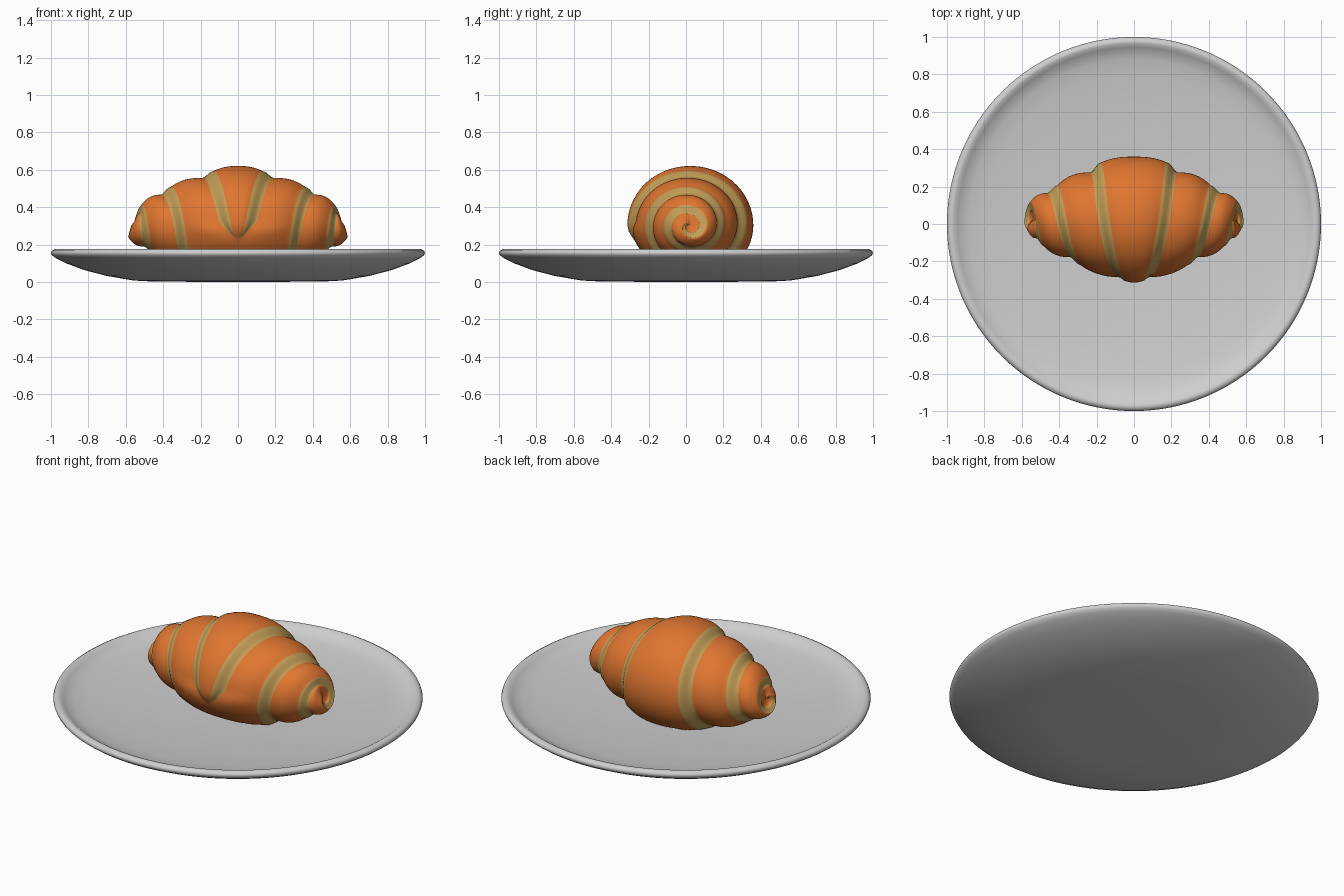
import bpy, bmesh, math

if "Cube" in bpy.data.objects:
    bpy.data.objects.remove(bpy.data.objects["Cube"])


def material(name, rgb):
    m = bpy.data.materials.new(name)
    m.diffuse_color = (*rgb, 1)
    m.use_nodes = True
    m.node_tree.nodes["Principled BSDF"].inputs["Base Color"].default_value = m.diffuse_color
    return m


crust = material("baked crust", (0.74, 0.18, 0.03))
edge = material("pale pastry edge", (0.54, 0.34, 0.095))
china = material("plate grey", (0.62, 0.62, 0.62))


def finish(bm, name, mats):
    bmesh.ops.remove_doubles(bm, verts=bm.verts, dist=0.0004)
    bmesh.ops.recalc_face_normals(bm, faces=bm.faces)
    me = bpy.data.meshes.new(name)
    bm.to_mesh(me)
    bm.free()
    for m in mats:
        me.materials.append(m)
    me.polygons.foreach_set("use_smooth", [True] * len(me.polygons))
    ob = bpy.data.objects.new(name, me)
    bpy.context.collection.objects.link(ob)
    return ob


def curve(knots, x):
    """Smooth interpolation through (x, value) knots."""
    if x <= knots[0][0]:
        return knots[0][1]
    if x >= knots[-1][0]:
        return knots[-1][1]
    i = max(j for j in range(len(knots) - 1) if knots[j][0] <= x)

    def slope(j):
        a, b = knots[max(j - 1, 0)], knots[min(j + 1, len(knots) - 1)]
        return (b[1] - a[1]) / (b[0] - a[0])
    (x0, y0), (x1, y1) = knots[i], knots[i + 1]
    h = x1 - x0
    t = (x - x0) / h
    return ((2*t**3 - 3*t*t + 1) * y0 + (t**3 - 2*t*t + t) * h * slope(i)
            + (3*t*t - 2*t**3) * y1 + (t**3 - t*t) * h * slope(i + 1))


# Plate: revolved profile from the underside centre, round the rim, to the top centre
outline = [(0, 0), (0.45, 0.002), (0.56, 0.008), (0.7, 0.032), (0.82, 0.063),
           (0.92, 0.1), (0.975, 0.128), (0.995, 0.143), (1, 0.155), (0.995, 0.167),
           (0.98, 0.175), (0.965, 0.174), (0.945, 0.161), (0.92, 0.146),
           (0.88, 0.134), (0.8, 0.122), (0.65, 0.107), (0.45, 0.093), (0.2, 0.083), (0, 0.08)]
bm = bmesh.new()
vs = [bm.verts.new((r, 0, z)) for r, z in outline]
es = [bm.edges.new(p) for p in zip(vs, vs[1:])]
bmesh.ops.spin(bm, geom=vs + es, cent=(0, 0, 0), axis=(0, 0, 1),
               angle=math.tau, steps=128)
finish(bm, "plate", [china])

# Rolled dough: the ridge of the strip winds outward from the front tip.
# Each row is (winding angle in degrees, distance from the middle, radius)
ridge = [(-15, 0, 0.305), (0, 0.035, 0.328), (90, 0.13, 0.293), (180, 0.178, 0.308),
         (270, 0.235, 0.235), (360, 0.285, 0.24), (450, 0.36, 0.208), (540, 0.412, 0.185),
         (630, 0.45, 0.145), (720, 0.48, 0.14), (810, 0.518, 0.11), (900, 0.56, 0.09),
         (990, 0.585, 0.062), (1080, 0.57, 0.035), (1170, 0.54, 0)]
WIDTH = [(a, w) for a, w, r in ridge]
RADIUS = [(a, r) for a, w, r in ridge]
# Radius of the thick middle round the roll
MIDDLE = [(-375, 0.305), (-360, 0.333), (-270, 0.32), (-180, 0.34), (-135, 0.312),
          (-90, 0.25), (-50, 0.27), (-15, 0.305)]
STEP, BAND, BODY = 5, 6, 10


def strip(a, first):
    """Points across the strip at one winding angle: pale step, then crust."""
    w0, w1 = curve(WIDTH, a), curve(WIDTH, a + 360)
    r0, r1 = curve(RADIUS, a), curve(RADIUS, a + 360)
    if first:
        r0 = q = curve(MIDDLE, a)
        w0 = f = 0
    else:
        ramp = min(1, (a + 15) / 20)
        f = ramp * min(0.5, 0.07 / (abs(w1 - w0) + 0.4 * abs(r1 - r0) + 1e-6))
        q = r0 + (r1 - r0) * 0.43 * ramp
    pts = []
    for i in range(BAND + 1):
        t = i / BAND
        pts.append((f * t, r0 + (q - r0) * t * t * (3 - 2 * t)))
    for i in range(1, BODY + 1):
        t = i / BODY
        pts.append((f + (1 - f) * t, q + (r1 - q) * t ** 2.6))
    th = math.radians(a)
    return [(max(0, w0 + (w1 - w0) * s), 0.02 - r * math.cos(th),
             max(0.09, 0.3 + r * math.sin(th))) for s, r in pts]


bm = bmesh.new()
for first, start, stop in ((True, -375, -15), (False, -15, 1170)):
    rows = [[bm.verts.new(p) for p in strip(a, first)] for a in range(start, stop + 1, STEP)]
    for A, B in zip(rows, rows[1:]):
        for i in range(BAND + BODY):
            f = bm.faces.new((A[i], A[i + 1], B[i + 1], B[i]))
            f.material_index = 1 if i < BAND and not first else 0
bmesh.ops.dissolve_degenerate(bm, dist=0.0003, edges=bm.edges)
croissant = finish(bm, "croissant", [crust, edge])
mirror = croissant.modifiers.new("other half", 'MIRROR')
mirror.use_axis[0] = True
mirror.merge_threshold = 0.001
